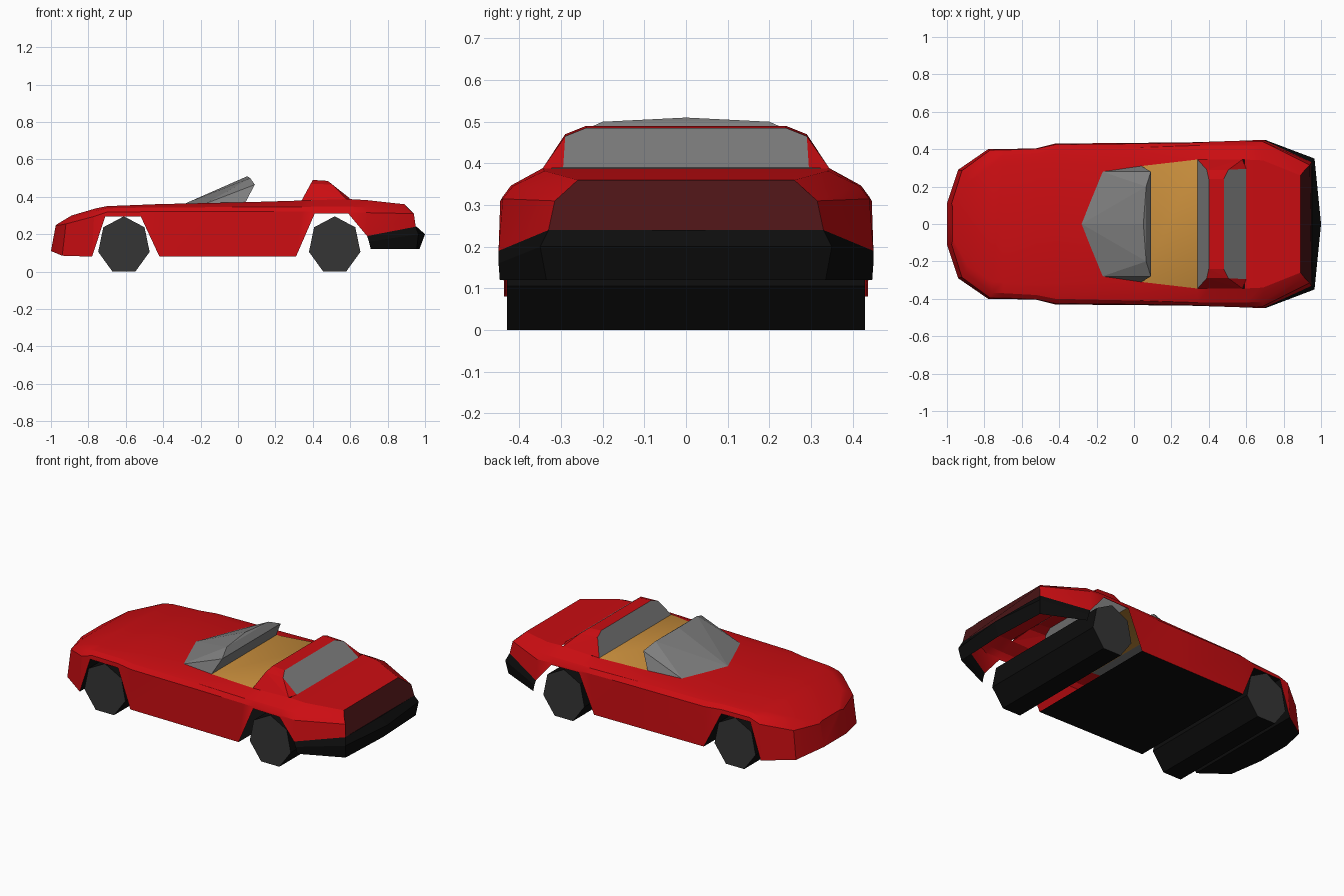
import bpy, bmesh, math

cube = bpy.data.objects.get("Cube")
if cube:
    bpy.data.objects.remove(cube, do_unlink=True)


def make_material(name, rgb):
    m = bpy.data.materials.new(name)
    m.use_nodes = True
    col = (*rgb, 1.0)
    m.diffuse_color = col
    m.node_tree.nodes["Principled BSDF"].inputs["Base Color"].default_value = col
    return m


RED = make_material("red paint", (0.60, 0.004, 0.006))
DARK_RED = make_material("dark red", (0.07, 0.007, 0.008))
BLACK = make_material("black", (0.004, 0.004, 0.004))
GLASS = make_material("grey glass", (0.21, 0.21, 0.21))
TAN = make_material("tan interior", (0.58, 0.27, 0.045))
HUB = make_material("dark grey hub", (0.035, 0.035, 0.035))


def finish(name, bm, mats, smooth=None):
    me = bpy.data.meshes.new(name)
    bm.to_mesh(me)
    bm.free()
    for m in mats:
        me.materials.append(m)
    ob = bpy.data.objects.new(name, me)
    bpy.context.collection.objects.link(ob)
    if smooth:
        bpy.ops.object.select_all(action='DESELECT')
        ob.select_set(True)
        bpy.context.view_layer.objects.active = ob
        bpy.ops.object.shade_smooth_by_angle(angle=math.radians(smooth))
    return ob


def hull(half_points):
    """Convex solid from points given on the +y side and mirrored."""
    bm = bmesh.new()
    pts = {(x, s * y, z) for x, y, z in half_points for s in (1, -1)}
    vs = [bm.verts.new(p) for p in sorted(pts)]
    bmesh.ops.convex_hull(bm, input=vs)
    bmesh.ops.dissolve_limit(bm, angle_limit=math.radians(1.5),
                             verts=bm.verts[:], edges=bm.edges[:])
    bmesh.ops.recalc_face_normals(bm, faces=bm.faces[:])
    bm.normal_update()
    return bm


# Body stations, nose to tail: lower edge (x, y, z), shoulder (x, y, z),
# deck edge (x, y, z), inner deck (x, y, z)
BODY = [
    [(-1.0, .11, .11), (-.975, .11, .245), (-.972, .10, .25), (-.97, .08, .252)],
    [(-.94, .29, .085), (-.92, .285, .255), (-.90, .26, .28), (-.89, .22, .30)],
    [(-.78, .40, .08), (-.77, .395, .295), (-.76, .37, .325), (-.76, .31, .338)],
    [(-.71, .40, .295), (-.70, .395, .318), (-.70, .37, .338), (-.70, .31, .35)],
    [(-.52, .405, .295), (-.52, .403, .32), (-.52, .38, .342), (-.52, .32, .357)],
    [(-.42, .43, .08), (-.42, .425, .32), (-.42, .40, .343), (-.42, .32, .361)],
    [(.04, .434, .08), (.04, .43, .32), (.04, .41, .345), (.04, .31, .371)],
    [(.31, .437, .08), (.34, .435, .32), (.34, .42, .346), (.34, .345, .38)],
    [(.41, .44, .31), (.41, .438, .32), (.41, .42, .347), (.41, .345, .382)],
    [(.59, .446, .31), (.59, .44, .32), (.59, .42, .347), (.59, .345, .388)],
    [(.69, .45, .19), (.69, .44, .315), (.69, .415, .346), (.69, .34, .382)],
    [(.95, .33, .24), (.94, .315, .31), (.91, .285, .337), (.89, .26, .36)],
]
bm = bmesh.new()
rings = []
for st in BODY:
    full = [(x, -y, z) for x, y, z in st] + st[::-1]
    rings.append([bm.verts.new(p) for p in full])
for i in range(len(rings) - 1):
    a, b = rings[i], rings[i + 1]
    for j in range(8):
        k = (j + 1) % 8
        if j == 7 and i >= 7:        # open underside behind the cabin
            continue
        if j == 3 and i in (7, 8):   # opening below the roll hoop
            continue
        f = bm.faces.new((a[j], b[j], b[k], a[k]))
        if j == 7:
            f.material_index = 2     # floor and front wheel well
        elif j == 3 and i == 6:
            f.material_index = 3     # cockpit
bm.faces.new(rings[0])
bm.faces.new(rings[-1][::-1]).material_index = 1
finish("body", bm, [RED, DARK_RED, BLACK, TAN], 25)

# Rear bumper: rows from bottom to top, wrapped round the tail
ROWS = [
    [(.71, .447, .12), (.955, .335, .12), (.97, 0, .12)],
    [(.70, .45, .16), (.965, .35, .20), (1.0, 0, .20)],
    [(.69, .45, .19), (.95, .33, .24), (.955, 0, .24)],
]
bm = bmesh.new()
grid = []
for row in ROWS:
    full = [(x, -y, z) for x, y, z in row] + row[1::-1]
    grid.append([bm.verts.new(p) for p in full])
for lo, hi in zip(grid, grid[1:]):
    for k in range(4):
        bm.faces.new((lo[k], lo[k + 1], hi[k + 1], hi[k]))
# Lip closing the gap between bumper and tail
bm.faces.new((grid[2][1], grid[2][2], grid[2][3]))
finish("rear_bumper", bm, [BLACK])

# Windscreen: wedge with a bowed front and a recessed back
bm = hull([(-.28, 0, .365), (-.17, .28, .365), (.04, .31, .371),
           (.05, 0, .51), (.065, .20, .50), (.09, .28, .465)])
finish("windscreen", bm, [GLASS])

# Roll hoop with glass in front and behind
bm = hull([(.34, .345, .38), (.389, .29, .47), (.40, .24, .49),
           (.48, .24, .485), (.505, .29, .465), (.60, .295, .39),
           (.58, .345, .387)])
bmesh.ops.delete(bm, geom=[f for f in bm.faces if f.normal.z < -.5],
                 context='FACES')
for f in bm.faces:
    front = f.normal.x < -.6
    rear = f.normal.x > .4 and all(abs(v.co.y) < .3 for v in f.verts)
    f.material_index = 1 if front or rear else 0
finish("roll_hoop", bm, [RED, GLASS])


# Wheels: seven-sided drums across the full width
def wheel_pair(name, cx, half_width):
    bm = bmesh.new()
    ends = []
    for s in (-1, 1):
        ends.append([bm.verts.new((cx + .141 * math.sin(t), s * half_width,
                                   .14 + .1555 * math.cos(t)))
                     for t in (2 * math.pi * n / 7 for n in range(7))])
    for n in range(7):
        m = (n + 1) % 7
        bm.faces.new((ends[0][n], ends[0][m], ends[1][m], ends[1][n]))
    for e in ends:
        bm.faces.new(e).material_index = 1
    bmesh.ops.recalc_face_normals(bm, faces=bm.faces[:])
    finish(name, bm, [BLACK, HUB])


wheel_pair("front_wheels", -.61, .402)
wheel_pair("rear_wheels", .517, .43)
